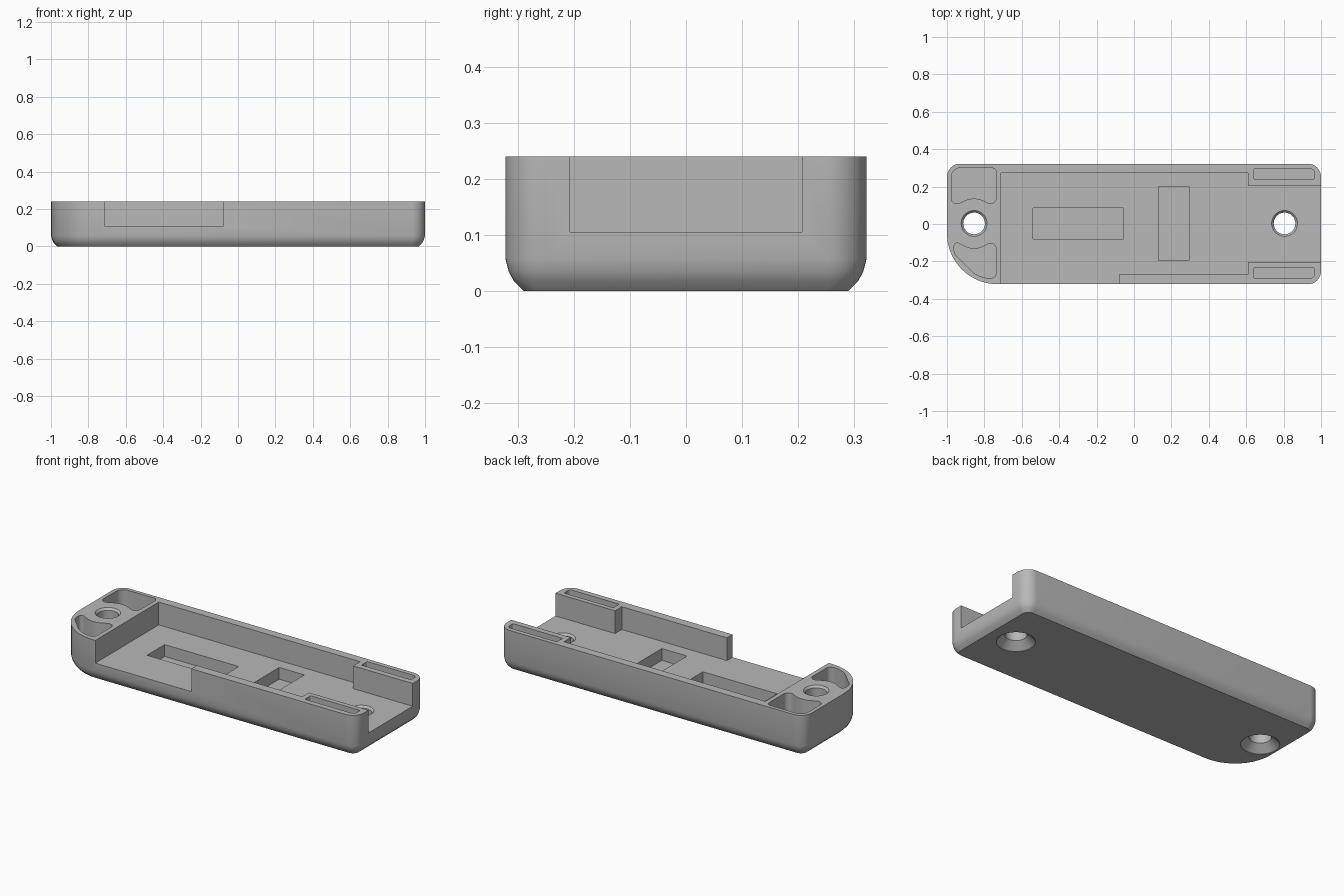
import bpy, bmesh, math
from mathutils import Vector

if "Cube" in bpy.data.objects:
    bpy.data.objects.remove(bpy.data.objects["Cube"])

HEIGHT, FLOOR, ABOVE = 0.24, 0.105, 0.3


def rounded(corners, steps=10):
    """Polygon from (x, y, radius) corners, each corner filleted."""
    out = []
    for i, (x, y, r) in enumerate(corners):
        p = Vector((x, y))
        if r == 0:
            out.append(p)
            continue
        a = (Vector(corners[i - 1][:2]) - p).normalized()
        b = (Vector(corners[(i + 1) % len(corners)][:2]) - p).normalized()
        half = a.angle(b) / 2
        centre = p + (a + b).normalized() * (r / math.sin(half))
        start = p + a * (r / math.tan(half)) - centre
        end = p + b * (r / math.tan(half)) - centre
        sweep = math.pi - 2 * half
        for k in range(steps + 1):
            t = k / steps
            v = start * math.sin((1 - t) * sweep) + end * math.sin(t * sweep)
            out.append(centre + v / math.sin(sweep))
    return out


def box(x0, x1, y0, y1, r=0):
    return rounded([(x0, y0, r), (x1, y0, r), (x1, y1, r), (x0, y1, r)])


def circle(x, y, r, n=48):
    return [Vector((x + r * math.cos(math.tau * k / n),
                    y + r * math.sin(math.tau * k / n))) for k in range(n)]


def loft(name, rings):
    """Closed solid through (outline, z) rings of equal point count."""
    bm = bmesh.new()
    loops = [[bm.verts.new((p.x, p.y, z)) for p in pts] for pts, z in rings]
    n = len(loops[0])
    for low, high in zip(loops, loops[1:]):
        for i in range(n):
            j = (i + 1) % n
            bm.faces.new((low[i], low[j], high[j], high[i]))
    bm.faces.new(loops[0][::-1])
    bm.faces.new(loops[-1])
    bmesh.ops.recalc_face_normals(bm, faces=bm.faces)
    mesh = bpy.data.meshes.new(name)
    bm.to_mesh(mesh)
    bm.free()
    obj = bpy.data.objects.new(name, mesh)
    bpy.context.collection.objects.link(obj)
    return obj


def outline(d):
    """Outer plan shape inset by d, with one large front corner."""
    x, y, r = 1 - d, 0.322 - d, 0.07 - d
    return rounded([(-x, -y, 0.27 - d), (x, -y, r), (x, y, r), (-x, y, r)])


# Tray body with a softened bottom edge
body = loft("tray_body", [(outline(d), z) for d, z in
            [(0.033, 0), (0.015, 0.018), (0.006, 0.035), (0, 0.058), (0, HEIGHT)]])

grey = bpy.data.materials.new("plain_grey")
grey.use_nodes = True
colour = (0.48, 0.48, 0.48, 1)
grey.diffuse_color = colour
grey.node_tree.nodes["Principled BSDF"].inputs["Base Color"].default_value = colour
body.data.materials.append(grey)

cutters = []


def cut(name, pts, bottom):
    cutters.append(loft(name, [(pts, bottom), (pts, ABOVE)]))


# Main cavity, open at the right end and along part of the front
plan = [(-0.71, -0.4), (-0.08, -0.4), (-0.08, -0.27), (0.61, -0.27),
        (0.61, -0.207), (1.1, -0.207), (1.1, 0.207), (0.61, 0.207),
        (0.61, 0.272), (-0.71, 0.272)]
cut("cavity_cutter", rounded([(x, y, 0) for x, y in plan]), FLOOR)

# Rectangular recesses in the cavity floor
cut("long_recess_cutter", box(-0.54, -0.055, -0.08, 0.085), 0.035)
cut("cross_recess_cutter", box(0.13, 0.295, -0.195, 0.2), 0.035)

# Slots in the thick rails
for y in (-0.262, 0.268):
    cut("rail_slot_cutter", rounded([(0.64, y - 0.027, 0.006),
        (0.965, y - 0.027, 0.022 if y < 0 else 0.006),
        (0.965, y + 0.027, 0.022 if y > 0 else 0.006),
        (0.64, y + 0.027, 0.006)]), 0.06)

# Corner pockets curving around the screw hole
cut("back_pocket_cutter", rounded([
    (-0.977, 0.3, 0.05), (-0.977, 0.09, 0.03), (-0.855, 0.15, 0.12),
    (-0.737, 0.09, 0.03), (-0.737, 0.3, 0.025)]), 0.06)
cut("front_pocket_cutter", rounded([
    (-0.737, -0.29, 0.03), (-0.83, -0.29, 0.15), (-0.962, -0.158, 0.06),
    (-0.962, -0.09, 0.018), (-0.855, -0.145, 0.1), (-0.737, -0.085, 0.03)]), 0.06)

# Countersunk screw holes with a small chamfer on top
for x, top in ((-0.855, HEIGHT), (0.805, FLOOR)):
    cutters.append(loft("screw_hole_cutter", [(circle(x, 0.003, r), z) for r, z in
        [(0.102, -0.05), (0.102, 0.002), (0.058, 0.042), (0.058, top - 0.012),
         (0.069, top), (0.069, top + 0.05)]]))

# Carve everything out of the body
bpy.context.view_layer.objects.active = body
body.select_set(True)
for cutter in cutters:
    cutter.hide_render = True
    mod = body.modifiers.new("carve", "BOOLEAN")
    mod.operation = "DIFFERENCE"
    mod.solver = "EXACT"
    mod.object = cutter
    bpy.ops.object.modifier_apply(modifier=mod.name)
    bpy.data.objects.remove(cutter)

bpy.ops.object.shade_smooth_by_angle(angle=math.radians(30))
